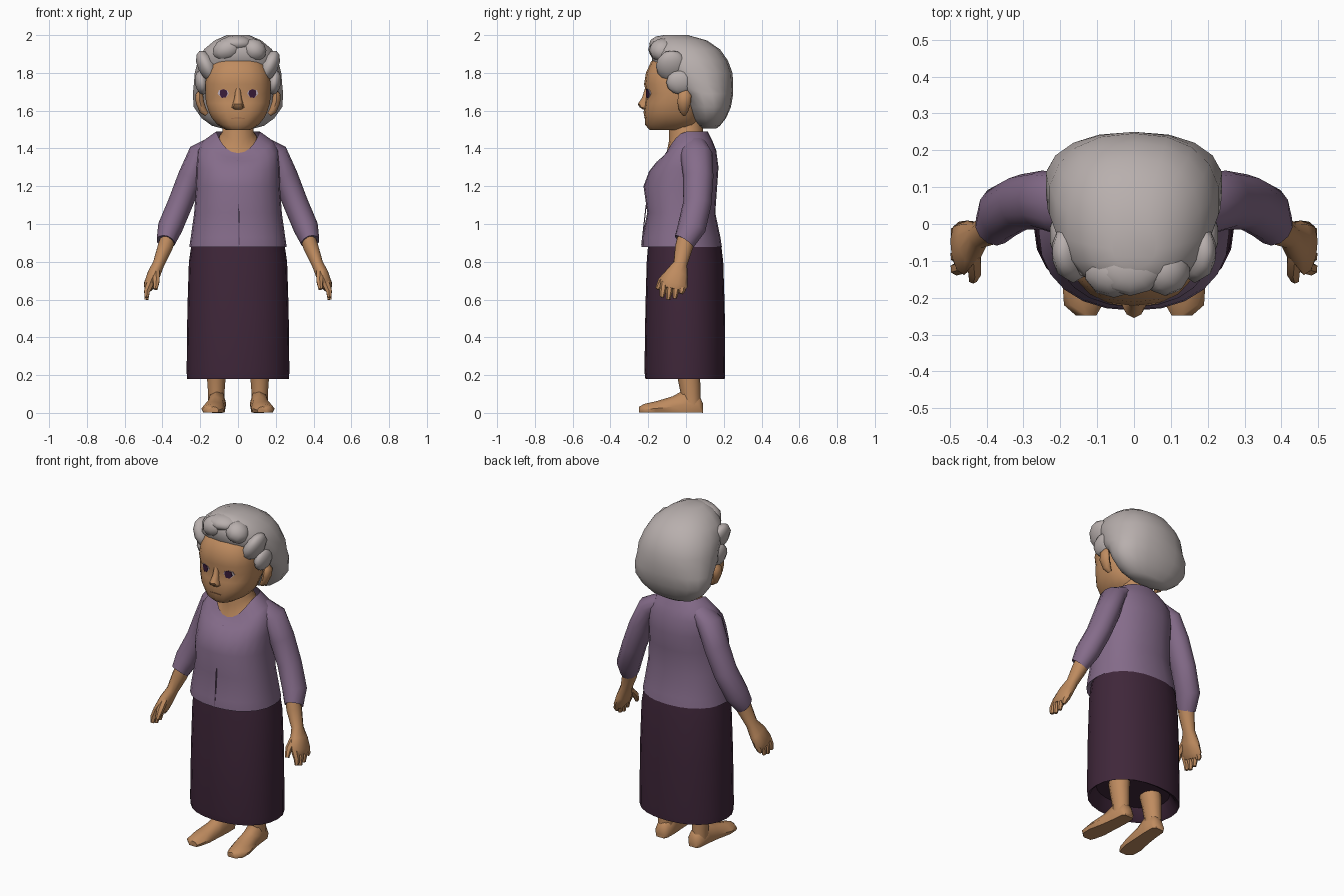
import bpy, bmesh, math
from mathutils import Vector
from mathutils.bvhtree import BVHTree


def material(name, rgb):
    m = bpy.data.materials.new(name)
    m.diffuse_color = (*rgb, 1)
    return m


SKIN = material("warm_skin", (0.52, 0.26, 0.115))
HAIR = material("grey_hair", (0.48, 0.43, 0.42))
LILAC = material("lilac_cloth", (0.235, 0.15, 0.255))
SEAM = material("seam_purple", (0.13, 0.075, 0.14))
PLUM = material("plum_cloth", (0.05, 0.02, 0.042))
WHITE = material("eye_white", (0.55, 0.45, 0.5))
IRIS = material("eye_dark", (0.045, 0.012, 0.045))


def skin_rings(name, rings, mat, mirror=False, caps=(True, True)):
    """Bridge a list of equal-length point rings into one object."""
    bm = bmesh.new()
    vs = [[bm.verts.new(p) for p in r] for r in rings]
    n = len(vs[0])
    for a, b in zip(vs, vs[1:]):
        for i in range(n):
            j = (i + 1) % n
            bm.faces.new((a[i], a[j], b[j], b[i]))
    if caps[0]:
        bm.faces.new(vs[0])
    if caps[1]:
        bm.faces.new(vs[-1])
    bmesh.ops.recalc_face_normals(bm, faces=bm.faces)
    me = bpy.data.meshes.new(name)
    bm.to_mesh(me)
    bm.free()
    me.materials.append(mat)
    ob = bpy.data.objects.new(name, me)
    bpy.context.collection.objects.link(ob)
    if mirror:
        ob.modifiers.new("Mirror", 'MIRROR').use_mirror_merge = False
    return ob


def spow(v, e):
    return math.copysign(abs(v) ** e, v)


def stack(name, levels, mat, n=18, power=1.0, **kw):
    """Horizontal rings: (z, front y, back y, half width, front drop)."""
    rings = []
    for z, yf, yb, rx, *drop in levels:
        d = drop[0] if drop else 0
        ring = []
        for i in range(n):
            t = math.tau * (i + 0.0) / n - math.pi / 2
            c, s = spow(math.cos(t), power), spow(math.sin(t), power)
            ring.append((rx * c, (yf + yb) / 2 + (yb - yf) / 2 * s,
                         z - d * max(0, -math.sin(t)) ** 1.7))
        rings.append(ring)
    return skin_rings(name, rings, mat, **kw)


def limb(name, path, mat, n=8, ref=(0, 1, 0), **kw):
    """Tube along a path of (x, y, z, radius along ref, other radius)."""
    pts = [Vector(p[:3]) for p in path]
    rings = []
    for i, p in enumerate(path):
        t = (pts[min(i + 1, len(pts) - 1)] - pts[max(i - 1, 0)]).normalized()
        v = t.cross(Vector(ref)).normalized()
        u = v.cross(t)
        rings.append([pts[i] + u * p[3] * math.cos(math.tau * k / n)
                      + v * p[4] * math.sin(math.tau * k / n) for k in range(n)])
    return skin_rings(name, rings, mat, mirror=True, **kw)


def decal(name, target, outline, mat, lift, mirror=True):
    """Thin plate laid on the front of a target from an x, z outline."""
    me = target.data
    tree = BVHTree.FromPolygons([v.co for v in me.vertices],
                                [list(p.vertices) for p in me.polygons])
    front = []
    for x, z in outline:
        hit = tree.ray_cast(Vector((x, -1, z)), Vector((0, 1, 0)))[0]
        front.append(Vector((x, (hit.y if hit else -0.2) - lift, z)))
    back = [p + Vector((0, lift + 0.002, 0)) for p in front]
    return skin_rings(name, [back, front], mat, mirror=mirror)


# Long skirt with a recessed underside
stack("skirt", [(0.25, -0.17, 0.15, 0.22), (0.19, -0.20, 0.185, 0.255),
                (0.18, -0.215, 0.205, 0.27), (0.22, -0.22, 0.207, 0.272),
                (0.55, -0.215, 0.205, 0.268), (0.80, -0.208, 0.197, 0.26),
                (0.90, -0.20, 0.185, 0.245)], PLUM, n=24, power=0.92)

# Cardigan body with a V neck
cardigan = stack("cardigan", [(0.90, -0.19, 0.17, 0.23), (0.878, -0.235, 0.19, 0.258),
                              (0.93, -0.232, 0.182, 0.25), (1.06, -0.205, 0.155, 0.232),
                              (1.20, -0.225, 0.165, 0.222), (1.30, -0.195, 0.172, 0.22, 0.02),
                              (1.39, -0.155, 0.16, 0.215, 0.06), (1.44, -0.125, 0.14, 0.185, 0.09),
                              (1.49, -0.105, 0.115, 0.115, 0.115)],
                 LILAC, n=24, power=0.9, caps=(True, False))
decal("placket_seam", cardigan, [(0.004, 0.89), (0.010, 0.89), (0.006, 1.1),
                                 (0.002, 1.34), (-0.003, 1.34), (0.001, 1.1)], SEAM, 0.003, False)

# Sleeves
limb("sleeve", [(0.13, 0.04, 1.42, 0.07, 0.045), (0.20, 0.055, 1.37, 0.085, 0.065),
                (0.25, 0.065, 1.25, 0.08, 0.068), (0.305, 0.06, 1.11, 0.075, 0.066),
                (0.36, 0.03, 0.98, 0.075, 0.066), (0.383, -0.01, 0.905, 0.058, 0.05),
                (0.378, -0.005, 0.93, 0.04, 0.035)], LILAC, n=12)

# Forearm and palm
limb("forearm_hand", [(0.355, 0.01, 0.97, 0.045, 0.04), (0.385, -0.01, 0.88, 0.047, 0.042),
                      (0.42, -0.03, 0.79, 0.037, 0.032), (0.445, -0.05, 0.735, 0.062, 0.036),
                      (0.468, -0.066, 0.68, 0.075, 0.032), (0.476, -0.072, 0.655, 0.06, 0.02)],
     SKIN, n=10)

# Fingers and thumb
for i, (y, tip) in enumerate([(-0.122, 0.612), (-0.088, 0.600), (-0.054, 0.606), (-0.022, 0.632)]):
    limb(f"finger_{i + 1}", [(0.463, y + 0.005, 0.69, 0.018, 0.022), (0.482, y, 0.645, 0.018, 0.018),
                             (0.484, y - 0.006, tip, 0.011, 0.011)], SKIN, n=6)
limb("thumb", [(0.435, -0.085, 0.745, 0.02, 0.022), (0.432, -0.13, 0.70, 0.019, 0.02),
               (0.437, -0.152, 0.655, 0.011, 0.012)], SKIN, n=6)

# Legs and feet
limb("leg", [(0.115, 0.03, 0.03, 0.05, 0.045), (0.115, 0.025, 0.10, 0.052, 0.045),
             (0.115, 0.015, 0.19, 0.06, 0.052), (0.11, 0.0, 0.30, 0.07, 0.06)], SKIN, n=10)
foot = []
for y, cx, w, h in [(0.09, 0.11, 0.03, 0.05), (0.07, 0.11, 0.046, 0.09), (0.0, 0.113, 0.05, 0.125),
                    (-0.07, 0.12, 0.053, 0.085), (-0.16, 0.132, 0.062, 0.058),
                    (-0.22, 0.138, 0.052, 0.045), (-0.248, 0.13, 0.028, 0.03)]:
    foot.append([(cx + w * a, y, 0.003 + h * b) for a, b in
                 [(-0.85, 0), (0.85, 0), (1, 0.35), (0.65, 0.8), (0, 1), (-0.65, 0.85), (-1, 0.4)]])
foot[0] = [(x, y, z - 0.003) for x, y, z in foot[0]]
skin_rings("foot", foot, SKIN, mirror=True)

# Neck
stack("neck", [(1.42, -0.125, 0.10, 0.115, 0.10), (1.47, -0.102, 0.10, 0.10, 0.09),
               (1.49, -0.09, 0.09, 0.085, 0.05), (1.58, -0.09, 0.09, 0.08)], SKIN, n=14)

# Head
head = stack("head", [(1.515, -0.12, 0.04, 0.05), (1.498, -0.192, 0.04, 0.065),
                      (1.525, -0.217, 0.06, 0.11), (1.56, -0.218, 0.08, 0.14),
                      (1.59, -0.225, 0.08, 0.155), (1.64, -0.217, 0.09, 0.172),
                      (1.69, -0.209, 0.09, 0.175), (1.74, -0.222, 0.09, 0.175),
                      (1.80, -0.212, 0.09, 0.168), (1.86, -0.185, 0.09, 0.14),
                      (1.90, -0.12, 0.06, 0.09)], SKIN, n=18, power=0.85)
stack("nose", [(1.605, -0.225, -0.19, 0.022), (1.618, -0.246, -0.19, 0.034),
               (1.635, -0.255, -0.19, 0.028), (1.67, -0.232, -0.19, 0.018),
               (1.72, -0.217, -0.19, 0.014)], SKIN, n=8)
limb("ear", [(0.165, -0.01, 1.58, 0.012, 0.012), (0.185, -0.012, 1.60, 0.025, 0.02),
             (0.202, -0.01, 1.645, 0.036, 0.022), (0.205, -0.005, 1.685, 0.034, 0.02),
             (0.195, 0.0, 1.705, 0.015, 0.012)], SKIN, n=8)

# Eyes as thin plates
decal("eye_white", head, [(0.048, 1.69), (0.062, 1.672), (0.088, 1.668), (0.108, 1.688),
                          (0.102, 1.708), (0.078, 1.714), (0.056, 1.707)], WHITE, 0.003)
decal("iris", head, [(0.055, 1.69), (0.064, 1.671), (0.086, 1.667), (0.097, 1.685),
                     (0.094, 1.708), (0.077, 1.714), (0.06, 1.707)], IRIS, 0.006)
decal("mouth_line", head, [(0, 1.560), (0.035, 1.556), (0.036, 1.560), (0, 1.565)],
      material("lip_brown", (0.36, 0.16, 0.075)), 0.003)

# Hair cap
stack("hair", [(2.0, -0.12, 0.01, 0.06), (1.972, -0.165, 0.11, 0.125),
               (1.925, -0.185, 0.18, 0.182), (1.865, -0.18, 0.222, 0.215),
               (1.80, -0.12, 0.246, 0.232), (1.74, -0.10, 0.25, 0.237),
               (1.69, -0.03, 0.25, 0.242), (1.62, 0.01, 0.238, 0.238),
               (1.56, 0.035, 0.212, 0.195), (1.52, 0.07, 0.18, 0.14),
               (1.505, 0.09, 0.16, 0.08)], HAIR, n=18, power=0.88)


def lock(name, loc, size, tilt):
    bpy.ops.mesh.primitive_uv_sphere_add(segments=10, ring_count=6, radius=1, location=loc,
                                         rotation=(0, tilt, 0))
    ob = bpy.context.object
    ob.name = name
    ob.scale = size
    ob.data.materials.append(HAIR)


# Swept fringe and temple waves
lock("fringe_left", (-0.055, -0.13, 1.925), (0.085, 0.07, 0.062), -0.35)
lock("fringe_right", (0.085, -0.125, 1.92), (0.07, 0.07, 0.06), 0.5)
lock("top_roll", (-0.01, -0.12, 1.955), (0.09, 0.075, 0.044), 0)
for side, s in (("left", -1), ("right", 1)):
    lock(f"temple_wave_{side}", (s * 0.165, -0.075, 1.835), (0.05, 0.085, 0.09), s * 0.45)
    lock(f"side_wave_{side}", (s * 0.192, -0.03, 1.75), (0.038, 0.075, 0.065), s * 0.15)

# Smooth shading with kept creases
bpy.ops.object.select_all(action='SELECT')
bpy.context.view_layer.objects.active = head
bpy.ops.object.shade_smooth_by_angle(angle=math.radians(50))
